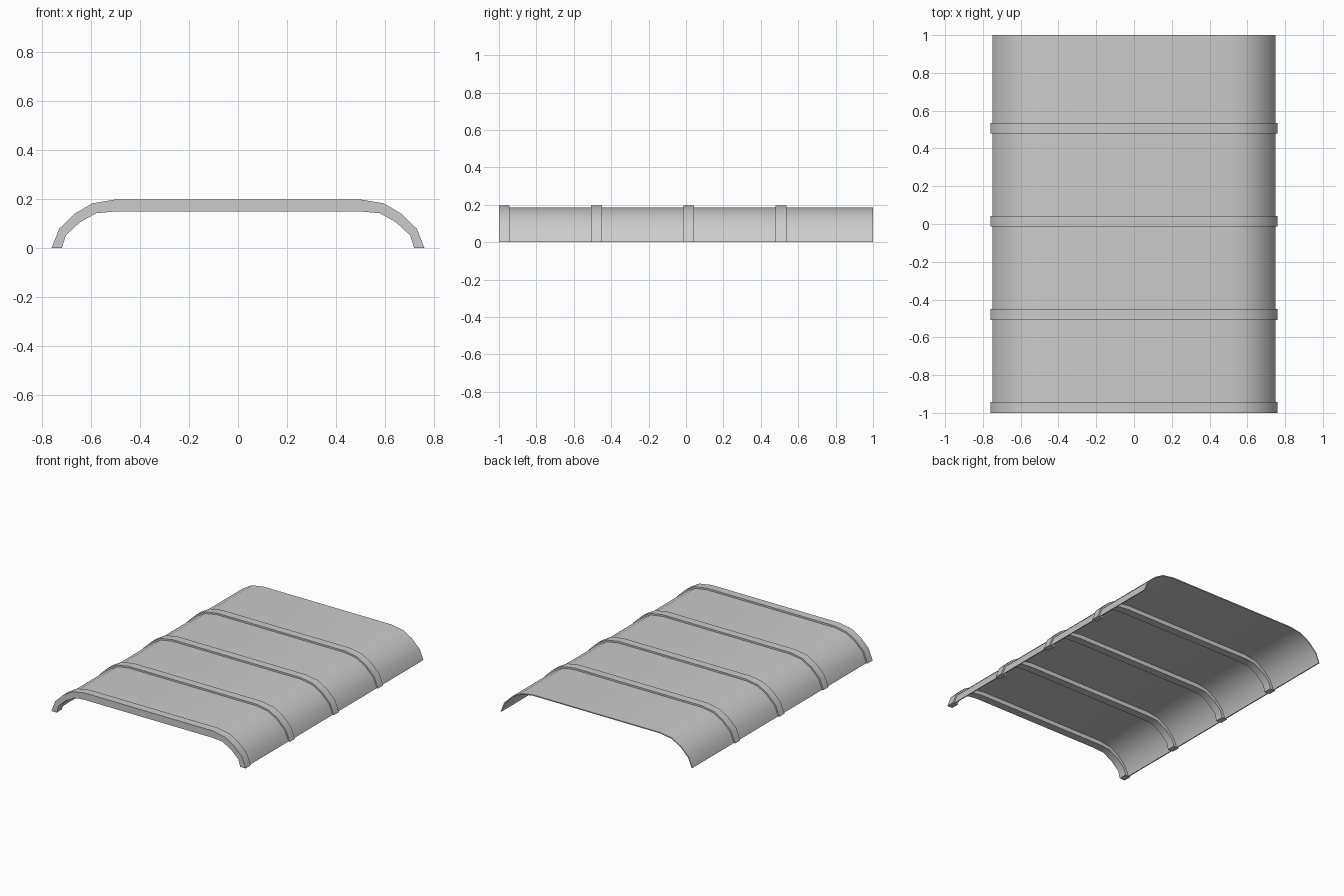
import bpy, bmesh, math

if "Cube" in bpy.data.objects:
    bpy.data.objects.remove(bpy.data.objects["Cube"])

# Half profiles (x, z), from the right foot up to the flat top
RIB_OUT = [(0.76, 0), (0.73, 0.077), (0.665, 0.14), (0.595, 0.181), (0.5, 0.197)]
RIB_IN = [(0.718, 0), (0.703, 0.05), (0.645, 0.104), (0.578, 0.141), (0.5, 0.148)]
SHEET_OUT = [(0.75, 0), (0.722, 0.07), (0.66, 0.13), (0.591, 0.17), (0.5, 0.185)]
SHEET_IN = [(0.743, 0), (0.716, 0.066), (0.656, 0.124), (0.589, 0.163), (0.5, 0.178)]


def full(half):
    return half + [(-x, z) for x, z in reversed(half)]


def arch(name, outer, inner, y0, y1):
    """Arched band between two profiles, swept from y0 to y1."""
    bm = bmesh.new()
    rows = [[bm.verts.new((x, y, z)) for x, z in full(p)]
            for p, y in ((outer, y0), (outer, y1), (inner, y1), (inner, y0))]
    for r in range(4):
        a, b = rows[r], rows[(r + 1) % 4]
        for i in range(len(a) - 1):
            bm.faces.new((a[i], a[i + 1], b[i + 1], b[i]))
    for i in (0, -1):
        bm.faces.new([row[i] for row in rows])
    bmesh.ops.recalc_face_normals(bm, faces=bm.faces)
    me = bpy.data.meshes.new(name)
    bm.to_mesh(me)
    bm.free()
    ob = bpy.data.objects.new(name, me)
    bpy.context.collection.objects.link(ob)
    bpy.ops.object.select_all(action='DESELECT')
    ob.select_set(True)
    bpy.context.view_layer.objects.active = ob
    bpy.ops.object.shade_smooth_by_angle(angle=math.radians(35))
    return ob


# Thin curved cover
arch("cover_sheet", SHEET_OUT, SHEET_IN, -1, 1)

# Four evenly spaced ribs, the first flush with the front edge
for i in range(4):
    y = -1 + i * 0.493
    arch(f"rib_{i + 1}", RIB_OUT, RIB_IN, y, y + 0.057)
